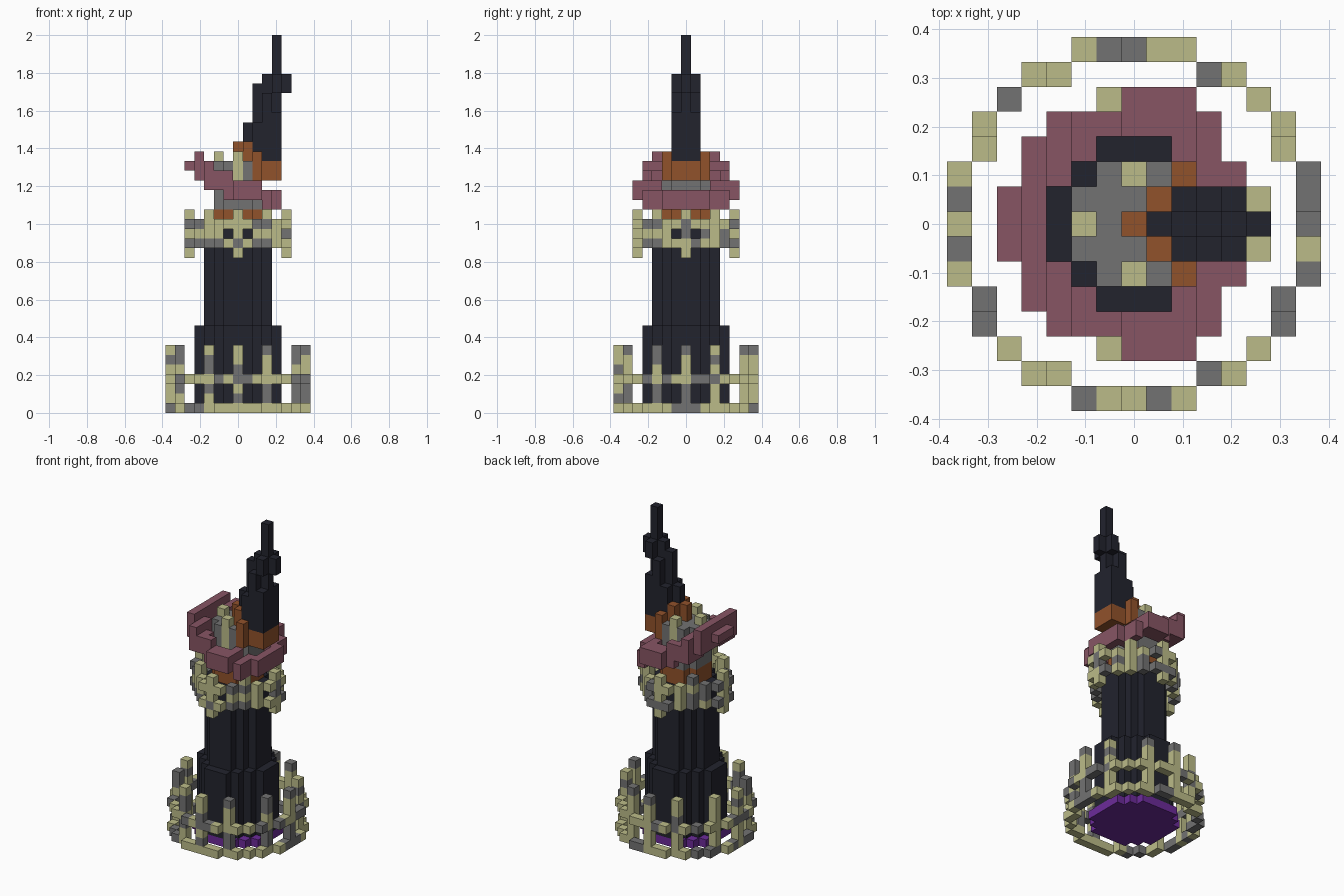
import bpy, bmesh, random
from mathutils import Vector

cube = bpy.data.objects.get("Cube")
if cube:
    bpy.data.objects.remove(cube, do_unlink=True)
random.seed(4)
U = 2 / 39  # edge of one block


def material(name, rgb):
    m = bpy.data.materials.new(name)
    m.use_nodes = True
    m.diffuse_color = (*rgb, 1)
    m.node_tree.nodes["Principled BSDF"].inputs["Base Color"].default_value = (*rgb, 1)
    return m


MATS = {
    "bone": material("pale bone", (0.50, 0.50, 0.25)),
    "stone": material("grey stone", (0.17, 0.17, 0.17)),
    "dark": material("dark slate", (0.016, 0.017, 0.027)),
    "brim": material("dusty rose", (0.242, 0.091, 0.127)),
    "band": material("rust orange", (0.283, 0.084, 0.024)),
    "base": material("deep purple", (0.15, 0.024, 0.32)),
}
parts = {}     # part name -> {cell: colour}
occupied = set()


def put(part, cells, colour):
    """Add block cells to a part; 'mixed' picks bone or stone per block."""
    store = parts.setdefault(part, {})
    for c in cells:
        if c not in occupied:
            occupied.add(c)
            pick = colour
            if colour == "mixed":
                pick = "stone" if random.random() < 0.3 else "bone"
            store[c] = pick


def column(x, y, lo, hi):
    return [(x, y, z) for z in range(lo, hi + 1)]


def disc(limit, lo, hi):
    r = range(-5, 6)
    return [c for x in r for y in r if x * x + y * y <= limit for c in column(x, y, lo, hi)]


def mirrored(pairs):
    """All reflections of plan positions, including across the diagonals."""
    return sorted({(sx * p, sy * q) for a, b in pairs for p, q in ((a, b), (b, a))
                   for sx in (-1, 1) for sy in (-1, 1)})


# Purple floor and stepped dark tower
put("floor_disc", disc(20, 0, 0), "base")
put("tower_foot", disc(17, 1, 8), "dark")
put("tower_shaft", disc(10, 9, 18), "dark")

# Lower fence: two rings and twelve posts
fence = mirrored([(7, 0), (7, 1), (7, 2), (6, 3), (6, 4), (5, 5)])
grey_tops = {(-1, 7), (0, 7), (3, 6), (-5, 5), (7, 2), (7, 1), (7, 0), (7, -2),
             (6, -3), (6, -4), (-6, -3), (-6, -4), (-7, 1), (-7, -1),
             (-2, -7), (1, -7), (3, -6)}
posts = mirrored([(7, 0), (6, 3)])
for x, y in fence:
    top = 6 if (x, y) in posts else 3
    put("lower_fence", [(x, y, top)], "stone" if (x, y) in grey_tops else "bone")
    put("lower_fence", [(x, y, 0), (x, y, 3)], "mixed")
for x, y in posts:
    put("lower_fence", column(x, y, 0, 6), "mixed")

# Upper gallery: two rings, hanging posts and short corner posts
for x, y in mirrored([(5, 0), (5, 1), (4, 2), (3, 3)]):
    put("upper_gallery", [(x, y, 17), (x, y, 19)], "mixed")
for x, y in mirrored([(5, 0)]):
    put("upper_gallery", column(x, y, 16, 20), "mixed")
for x, y in mirrored([(4, 2)]):
    put("upper_gallery", [(x, y, 18)], "mixed")
for x, y in mirrored([(3, 3)]):
    put("upper_gallery", column(x, y, 17, 20), "mixed")

# Orange collar and stone head
put("collar", disc(5, 19, 20), "band")
put("head_studs", column(-2, 0, 23, 26) + column(0, 2, 23, 26) + column(0, -2, 23, 26), "bone")
put("head", [c for c in disc(5, 21, 25) if c[0] < 2 or c[2] < 24], "stone")

# Tilted hat brim: x -> (inner half width, outer half width, low, high)
brim = {-5: (0, 1, 25, 25), -4: (0, 3, 24, 26), -3: (2, 4, 23, 25),
        -2: (3, 4, 23, 24), -1: (4, 4, 22, 24), 0: (4, 5, 22, 23),
        1: (4, 5, 22, 23), 2: (3, 5, 22, 23), 3: (2, 4, 21, 22), 4: (0, 2, 21, 22)}
for x, (inner, outer, lo, hi) in brim.items():
    for y in range(-outer, outer + 1):
        if abs(y) >= inner:
            put("hat_brim", column(x, y, lo, hi), "brim")

# Hat band stepping up towards the front of the tilt
put("hat_band", column(0, 0, 26, 27), "band")
for y in (-1, 0, 1):
    put("hat_band", column(1, y, 26, 27), "band")
    for x in (2, 3, 4):
        put("hat_band", column(x, y, 24, 25), "band")
for y in (-2, 2):
    put("hat_band", column(2, y, 24, 26), "band")

# Crooked hat cone
for x, lo, hi in ((1, 28, 29), (2, 26, 33), (3, 26, 34), (4, 26, 38), (5, 33, 34)):
    put("hat_cone", column(x, 0, lo, hi), "dark")
for y in (-1, 1):
    for x, lo, hi in ((2, 26, 29), (3, 26, 32), (4, 26, 30), (4, 33, 34)):
        put("hat_cone", column(x, y, lo, hi), "dark")

# Turn every part into a mesh made of its exposed block faces
AXES = [Vector(a) for a in ((1, 0, 0), (0, 1, 0), (0, 0, 1))]
for name, cells in parts.items():
    bm = bmesh.new()
    colours = sorted(set(cells.values()))
    for cell, colour in cells.items():
        centre = Vector(cell) + Vector((0, 0, 0.5))
        for i in range(3):
            for sign in (-1, 1):
                n = AXES[i] * sign
                if tuple(int(v) for v in Vector(cell) + n) in occupied:
                    continue
                u, v = AXES[(i + 1) % 3] / 2, AXES[(i + 2) % 3] / 2 * sign
                mid = centre + n / 2
                corners = (mid - u - v, mid + u - v, mid + u + v, mid - u + v)
                face = bm.faces.new([bm.verts.new(p * U) for p in corners])
                face.material_index = colours.index(colour)
    bmesh.ops.remove_doubles(bm, verts=bm.verts[:], dist=U / 100)
    mesh = bpy.data.meshes.new(name)
    bm.to_mesh(mesh)
    bm.free()
    for c in colours:
        mesh.materials.append(MATS[c])
    bpy.context.collection.objects.link(bpy.data.objects.new(name, mesh))
